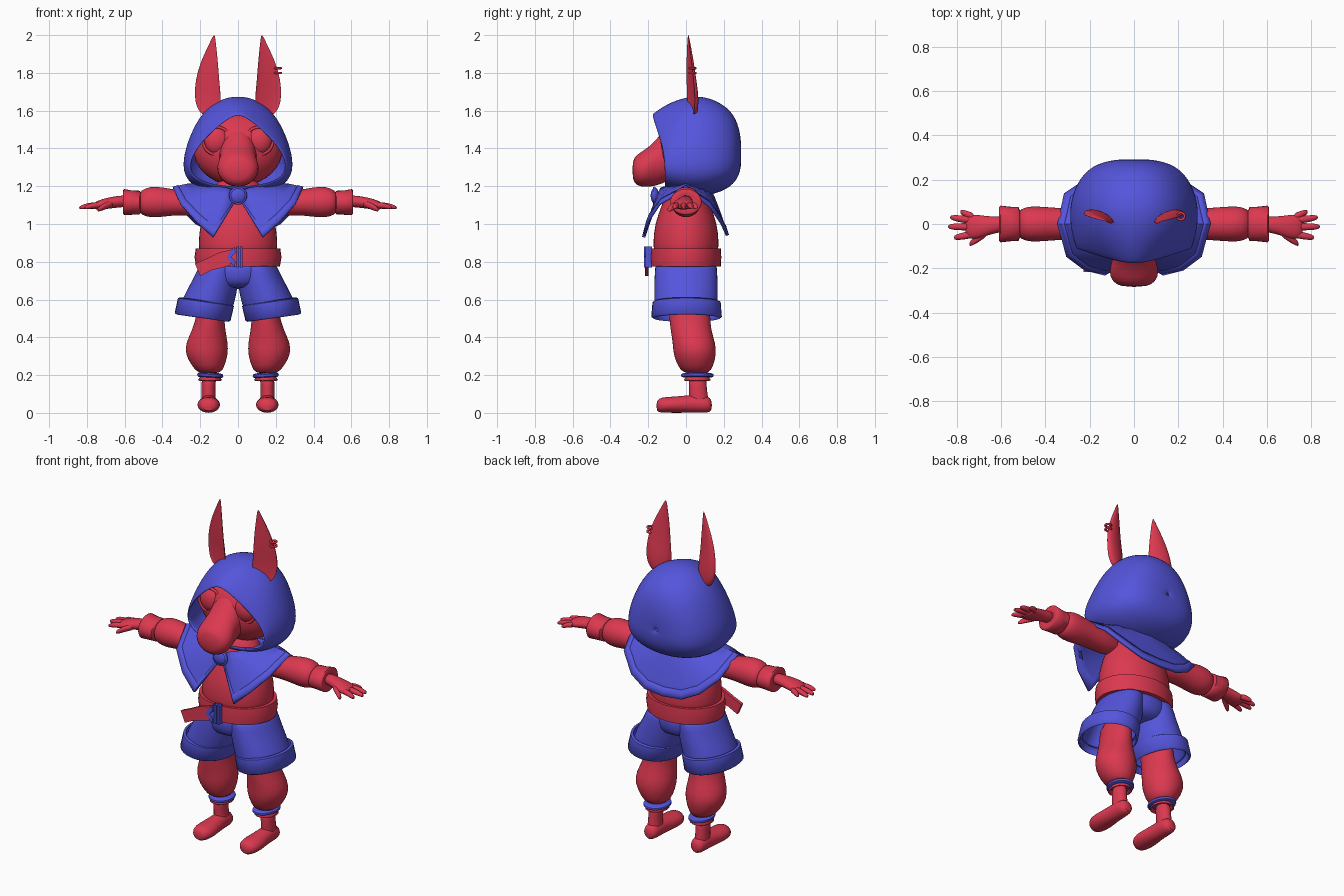
import bpy, bmesh, math
from mathutils import Vector, Matrix

cube = bpy.data.objects.get("Cube")
if cube:
    bpy.data.objects.remove(cube, do_unlink=True)


def material(name, rgb):
    m = bpy.data.materials.new(name)
    m.use_nodes = True
    m.diffuse_color = (*rgb, 1)
    m.node_tree.nodes["Principled BSDF"].inputs["Base Color"].default_value = (*rgb, 1)
    return m


RED = material("crimson red", (0.72, 0.04, 0.08))
BLUE = material("royal blue", (0.09, 0.09, 0.72))


def finish(name, mat, bm, mirror=False, solid=0, sub=0):
    bmesh.ops.remove_doubles(bm, verts=bm.verts, dist=0.0005)
    bmesh.ops.recalc_face_normals(bm, faces=bm.faces)
    me = bpy.data.meshes.new(name)
    bm.to_mesh(me)
    bm.free()
    me.materials.append(mat)
    ob = bpy.data.objects.new(name, me)
    bpy.context.collection.objects.link(ob)
    if mirror:
        ob.modifiers.new("Mirror", "MIRROR").merge_threshold = 0.0008
    if solid:
        s = ob.modifiers.new("Thickness", "SOLIDIFY")
        s.thickness, s.offset = solid, 0
    if sub:
        s = ob.modifiers.new("Smooth", "SUBSURF")
        s.levels = s.render_levels = sub
    bpy.ops.object.select_all(action="DESELECT")
    ob.select_set(True)
    bpy.context.view_layer.objects.active = ob
    bpy.ops.object.shade_smooth_by_angle(angle=math.radians(60))
    return ob


def grid(name, mat, rows, closed=False, caps=False, **kw):
    bm = bmesh.new()
    vs = [[bm.verts.new(p) for p in row] for row in rows]
    n = len(rows[0])
    for a, b in zip(vs, vs[1:]):
        for i in range(n if closed else n - 1):
            j = (i + 1) % n
            bm.faces.new((a[i], a[j], b[j], b[i]))
    if caps:
        bm.faces.new(vs[0])
        bm.faces.new(vs[-1])
    return finish(name, mat, bm, **kw)


def loft(name, mat, rings, axis="z", n=20, tilt=0, lean=0, dent=0, caps=True, sub=1, **kw):
    """Rings are (position on axis, centre u, centre v, radius u, radius v)."""
    rows = []
    for t, cu, cv, ru, rv in rings:
        row = []
        for i in range(n):
            a = math.tau * i / n
            u, v = ru * math.cos(a), rv * math.sin(a)
            if dent and v < 0:
                v *= -dent
            v += lean * u
            w = t + tilt * u
            u, v = u + cu, v + cv
            row.append({"z": (u, v, w), "x": (w, u, v), "y": (u, w, v)}[axis])
        rows.append(row)
    return grid(name, mat, rows, closed=True, caps=caps, sub=sub, **kw)


def ball(name, mat, loc, scale, **kw):
    bm = bmesh.new()
    bmesh.ops.create_uvsphere(bm, u_segments=32, v_segments=18, radius=1,
                              matrix=Matrix.LocRotScale(Vector(loc), None, Vector(scale)))
    return finish(name, mat, bm, **kw)


def torus(name, mat, loc, major, minor, upright=False, **kw):
    rows = []
    for i in range(25):
        a = math.tau * i / 24
        row = []
        for j in range(8):
            b = math.tau * j / 8
            r, h = major + minor * math.cos(b), minor * math.sin(b)
            p = (r * math.cos(a), h, r * math.sin(a)) if upright else (r * math.cos(a), r * math.sin(a), h)
            row.append(Vector(loc) + Vector(p))
        rows.append(row)
    return grid(name, mat, rows, closed=True, **kw)


def plate(name, mat, outline, y0, y1):
    return grid(name, mat, [[(x, y, z) for x, z in outline] for y in (y0, y1)], closed=True, caps=True)


# Torso and sash
loft("torso", RED, [(0.76, 0, 0, .205, .17), (0.9, 0, 0, .215, .178), (1.0, 0, 0, .202, .168),
                    (1.1, 0, 0, .17, .13), (1.18, 0, 0, .13, .1), (1.26, 0, 0, .09, .08)])
loft("sash", RED, [(0.775, 0, 0, .222, .184), (0.825, 0, 0, .23, .187), (0.87, 0, 0, .224, .184)], n=36, sub=0)
plate("sash_tail", RED, [(-.03, .865), (-.1, .85), (-.17, .815), (-.228, .79), (-.2, .725), (-.14, .755), (-.04, .78)],
      -.217, -.198)
plate("buckle_arrow", BLUE, [(-.06, .825), (-.02, .88), (-.012, .85), (-.035, .825), (-.012, .8), (-.02, .77)],
      -.222, -.18)
for x in (-.008, .01):
    plate("buckle_bar", BLUE, [(x, .77), (x + .013, .77), (x + .013, .882), (x, .882)], -.215, -.18)

# Head with long muzzle and big eyes
ball("head", RED, (0, .02, 1.395), (.235, .16, .195))
loft("muzzle", RED, [(-.06, 0, 1.39, .12, .15), (-.12, 0, 1.355, .095, .14), (-.17, 0, 1.315, .1, .118),
                     (-.215, 0, 1.295, .116, .1), (-.26, 0, 1.285, .1, .085), (-.285, 0, 1.285, .06, .05)], axis="y")
ball("eye", RED, (.112, -.085, 1.44), (.07, .05, .075), mirror=True)
torus("eye_rim", RED, (.112, -.105, 1.44), .073, .008, upright=True, mirror=True)

# Hood: pointed opening swept back to a rounded shell
opening = [Vector(p) for p in ((0, -.185, 1.59), (.08, -.172, 1.535), (.165, -.145, 1.46), (.232, -.122, 1.38),
                               (.262, -.115, 1.3), (.225, -.115, 1.235), (.12, -.115, 1.205), (0, -.115, 1.195))]
crown = [Vector((x, .03, z)) for x, z in ((0, 1.675), (.1, 1.655), (.187, 1.585), (.247, 1.47),
                                          (.288, 1.34), (.277, 1.23), (.15, 1.165), (0, 1.15))]
middle = [Vector((a.x * .3 + b.x * .7, a.y * .5 + b.y * .5, a.z * .3 + b.z * .7)) for a, b in zip(opening, crown)]
rows = [opening, middle, crown]
for depth, size in ((.3, .98), (.6, .88), (.85, .7), (.98, .4), (1, 0.01)):
    rows.append([Vector((p.x * size, .03 + .255 * depth, 1.36 + (p.z - 1.36) * size)) for p in crown])
grid("hood", BLUE, rows, mirror=True, solid=.02, sub=2)

# Ears and ear rings
loft("ear", RED, [(1.57, .15, .025, .035, .03), (1.62, .157, .025, .066, .036), (1.68, .16, .025, .07, .036),
                  (1.76, .163, .02, .064, .03), (1.86, .152, .015, .046, .022), (1.94, .137, .012, .022, .013),
                  (2.002, .126, .01, .004, .004)], lean=.3, dent=.3, sub=2, mirror=True)
for z in (1.8, 1.825):
    torus("ear_ring", RED, (.212, .035, z), .016, .006)

# Shoulder cape with open front and raised hem
inner = [Vector(p) for p in ((.015, -.13, 1.17), (.06, -.13, 1.19), (.1, -.11, 1.195), (.13, -.07, 1.2), (.15, 0, 1.2),
                             (.13, .07, 1.2), (.09, .1, 1.2), (.05, .11, 1.2), (0, .12, 1.2))]
outer = [Vector(p) for p in ((.02, -.16, 1.11), (.13, -.222, .93), (.22, -.2, 1.015), (.3, -.14, 1.105),
                             (.338, 0, 1.19), (.31, .13, 1.09), (.22, .19, 1.0), (.12, .212, .95), (0, .217, .94))]


def cape_row(t, push=1.0):
    row = []
    for a, b in zip(inner, outer):
        p = a.lerp(b, t) + Vector((0, 0, .015 * math.sin(math.pi * t)))
        row.append(Vector((p.x * push, p.y * push, p.z)))
    return row


grid("cape", BLUE, [cape_row(t / 5) for t in range(6)], mirror=True, solid=.012)
grid("cape_hem", BLUE, [cape_row(t, 1.015) for t in (.84, .92, 1)], mirror=True, solid=.016)
ball("brooch", BLUE, (0, -.165, 1.15), (.044, .022, .042))
torus("brooch_rim", BLUE, (0, -.168, 1.15), .04, .008, upright=True)

# Arms, cuffs and hands
loft("arm", RED, [(.12, 0, 1.1, .06, .06), (.28, 0, 1.11, .072, .066), (.35, 0, 1.115, .073, .07),
                  (.44, 0, 1.117, .082, .086), (.49, 0, 1.115, .078, .076), (.53, 0, 1.113, .06, .055)],
     axis="x", mirror=True)
loft("cuff", RED, [(.515, 0, 1.113, .06, .055), (.522, 0, 1.113, .077, .063), (.56, 0, 1.113, .078, .064),
                   (.603, 0, 1.116, .083, .069), (.61, 0, 1.116, .075, .06), (.6, 0, 1.116, .04, .035)],
     axis="x", sub=0, n=28, mirror=True)
loft("palm", RED, [(.58, 0, 1.122, .038, .033), (.64, -.005, 1.118, .037, .031), (.7, -.013, 1.108, .055, .03),
                   (.74, -.013, 1.1, .056, .025), (.765, -.013, 1.095, .045, .016)], axis="x", mirror=True)


def finger(name, base, tip, r):
    a, b = Vector(base), Vector(tip)
    rings = []
    for t, k in ((0, 1), (.4, 1.05), (.8, .9), (1, .5)):
        p = a.lerp(b, t)
        rings.append((p.x, p.y, p.z + .006 * math.sin(math.pi * t), r * k, r * k * .95))
    loft(name, RED, rings, axis="x", n=10, mirror=True)


for x, y in ((.785, .055), (.832, .03), (.842, -.012), (.815, -.062)):
    finger("finger", (.72, y * .65 - .005, 1.1), (x, y, 1.085), .017)
finger("thumb", (.655, -.03, 1.11), (.745, -.092, 1.073), .02)

# Shorts with turned-up hems
loft("shorts_seat", BLUE, [(.82, 0, 0, .198, .168), (.75, 0, 0, .205, .168), (.7, 0, 0, .19, .162),
                           (.655, 0, 0, .12, .13)])
loft("shorts_leg", BLUE, [(.78, .1, 0, .1, .16), (.7, .118, 0, .118, .164), (.62, .148, 0, .135, .165),
                          (.54, .175, 0, .138, .165)], caps=False, solid=.012, mirror=True)
loft("shorts_hem", BLUE, [(.59, .168, .003, .135, .166), (.585, .17, .003, .146, .178), (.51, .187, .003, .145, .184),
                          (.504, .187, .003, .138, .176), (.54, .18, .003, .13, .165)],
     caps=False, sub=0, n=32, tilt=.14, solid=.006, mirror=True)

# Legs with puffed calves, ankle bands and feet
loft("leg", RED, [(.64, .14, .02, .075, .11), (.52, .145, .018, .072, .11), (.44, .155, .025, .088, .108),
                  (.37, .165, .043, .113, .114), (.31, .166, .047, .115, .116), (.25, .158, .05, .088, .095),
                  (.205, .15, .055, .06, .07)], mirror=True)
loft("ankle_band", BLUE, [(.186, .147, .06, .058, .07), (.19, .147, .06, .07, .088), (.205, .147, .06, .072, .09),
                          (.214, .147, .06, .058, .07)], tilt=.05, lean=.05, mirror=True)
loft("ankle_ruffle", RED, [(.195, .148, .06, .045, .055), (.172, .148, .06, .06, .07)],
     caps=False, sub=0, solid=.008, n=14, mirror=True)
loft("ankle", RED, [(.03, .155, .07, .045, .055), (.09, .156, .066, .037, .05), (.14, .157, .062, .036, .047),
                    (.2, .152, .06, .042, .05)], mirror=True)
loft("foot", RED, [(-.158, .155, .036, .03, .03), (-.13, .155, .042, .058, .042), (-.07, .155, .043, .063, .043),
                   (.0, .155, .046, .05, .046), (.06, .155, .05, .046, .05), (.115, .155, .045, .044, .045),
                   (.138, .155, .04, .028, .03)], axis="y", mirror=True)
